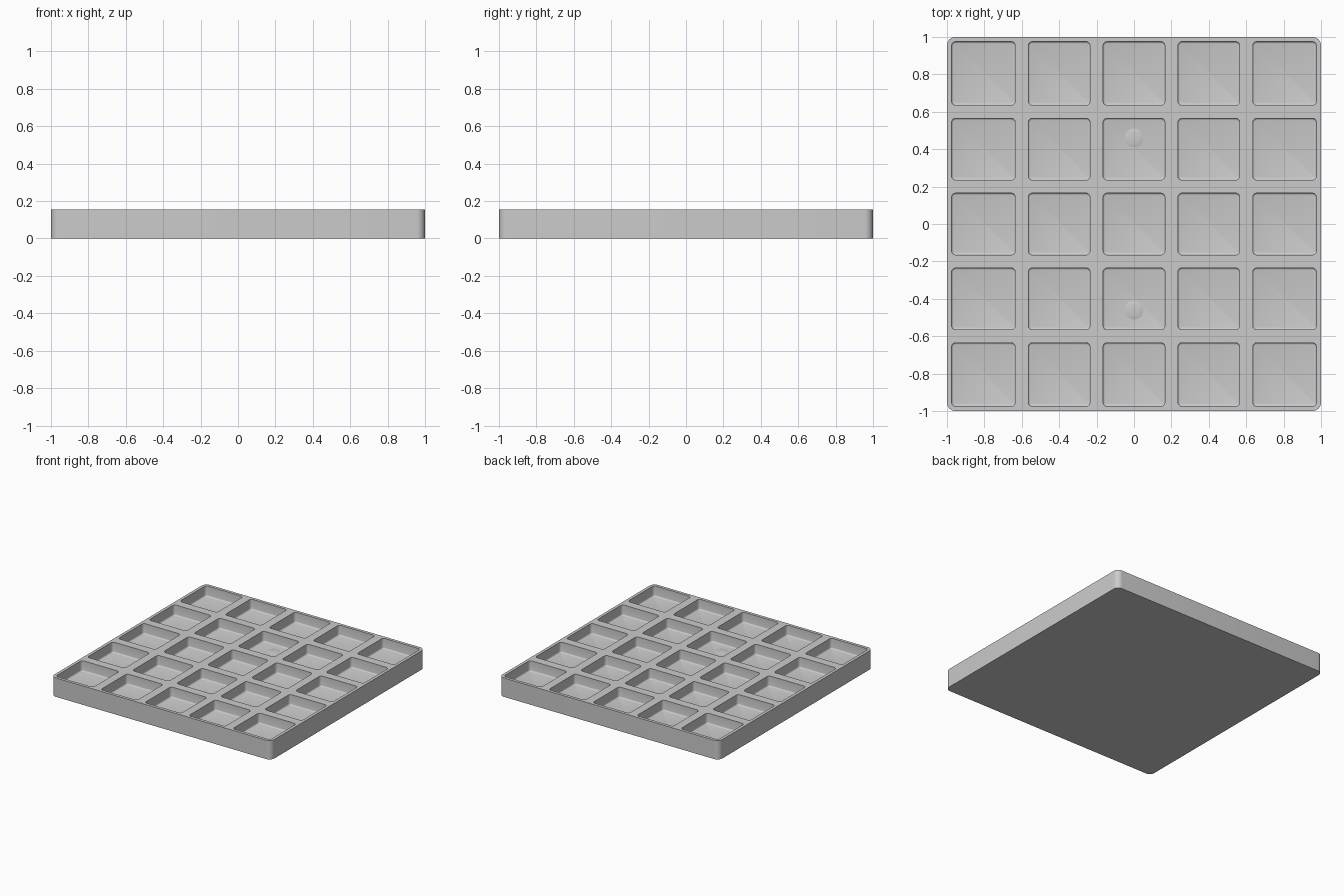
import bpy, bmesh, math

if "Cube" in bpy.data.objects:
    bpy.data.objects.remove(bpy.data.objects["Cube"])

H = 0.155        # tray height
FLOOR = 0.07     # pocket floor height


def rounded_rect(x0, x1, y0, y1, r, steps=6):
    pts = []
    corners = [(x1 - r, y1 - r), (x0 + r, y1 - r), (x0 + r, y0 + r), (x1 - r, y0 + r)]
    for q, (cx, cy) in enumerate(corners):
        for i in range(steps + 1):
            a = math.pi / 2 * (q + i / steps)
            pts.append((cx + r * math.cos(a), cy + r * math.sin(a)))
    return pts


def circle(cx, cy, r, n=32):
    return [(cx + r * math.cos(2 * math.pi * i / n),
             cy + r * math.sin(2 * math.pi * i / n)) for i in range(n)]


def loft(bm, layers):
    """Closed solid from (outline, z) layers, bottom to top."""
    rings = [[bm.verts.new((x, y, z)) for x, y in pts] for pts, z in layers]
    n = len(rings[0])
    for a, b in zip(rings, rings[1:]):
        for i in range(n):
            j = (i + 1) % n
            bm.faces.new((a[i], a[j], b[j], b[i]))
    bm.faces.new(rings[0][::-1])
    bm.faces.new(rings[-1])


def make_object(name, bm):
    mesh = bpy.data.meshes.new(name)
    bm.to_mesh(mesh)
    bm.free()
    ob = bpy.data.objects.new(name, mesh)
    bpy.context.collection.objects.link(ob)
    return ob


# tray block with rounded vertical corners
bm = bmesh.new()
outline = rounded_rect(-1, 1, -1, 1, 0.045, 8)
loft(bm, [(outline, 0), (outline, H)])
tray = make_object("tray", bm)

# grid of pockets, each with a small fillet around the floor
spans = [(-0.975, -0.635), (-0.565, -0.235), (-0.165, 0.165), (0.235, 0.565), (0.635, 0.975)]
f = 0.01
bm = bmesh.new()
for x0, x1 in spans:
    for y0, y1 in spans:
        layers = []
        for k in range(4):
            a = math.pi / 2 * k / 3
            d = f * (1 - math.sin(a))
            layers.append((rounded_rect(x0 + d, x1 - d, y0 + d, y1 - d, 0.022 - d),
                           FLOOR + f * (1 - math.cos(a))))
        layers.append((rounded_rect(x0, x1, y0, y1, 0.022), H + 0.05))
        loft(bm, layers)
cutter = make_object("pocket_cutter", bm)
cutter.hide_render = True

mod = tray.modifiers.new("pockets", 'BOOLEAN')
mod.operation = 'DIFFERENCE'
mod.solver = 'EXACT'
mod.object = cutter
bpy.context.view_layer.objects.active = tray
tray.select_set(True)
cutter.select_set(False)
bpy.ops.object.modifier_apply(modifier=mod.name)
bpy.data.objects.remove(cutter, do_unlink=True)
bpy.ops.object.shade_smooth_by_angle(angle=math.radians(35))

# two faint round bumps on the middle column floors
for label, y in (("back", 0.46), ("front", -0.46)):
    bm = bmesh.new()
    loft(bm, [(circle(0, y, 0.05), FLOOR - 0.004), (circle(0, y, 0.05), FLOOR),
              (circle(0, y, 0.042), FLOOR + 0.002), (circle(0, y, 0.025), FLOOR + 0.004)])
    bump = make_object(label + "_floor_bump", bm)
    bpy.ops.object.select_all(action='DESELECT')
    bpy.context.view_layer.objects.active = bump
    bump.select_set(True)
    bpy.ops.object.shade_smooth_by_angle(angle=math.radians(35))
